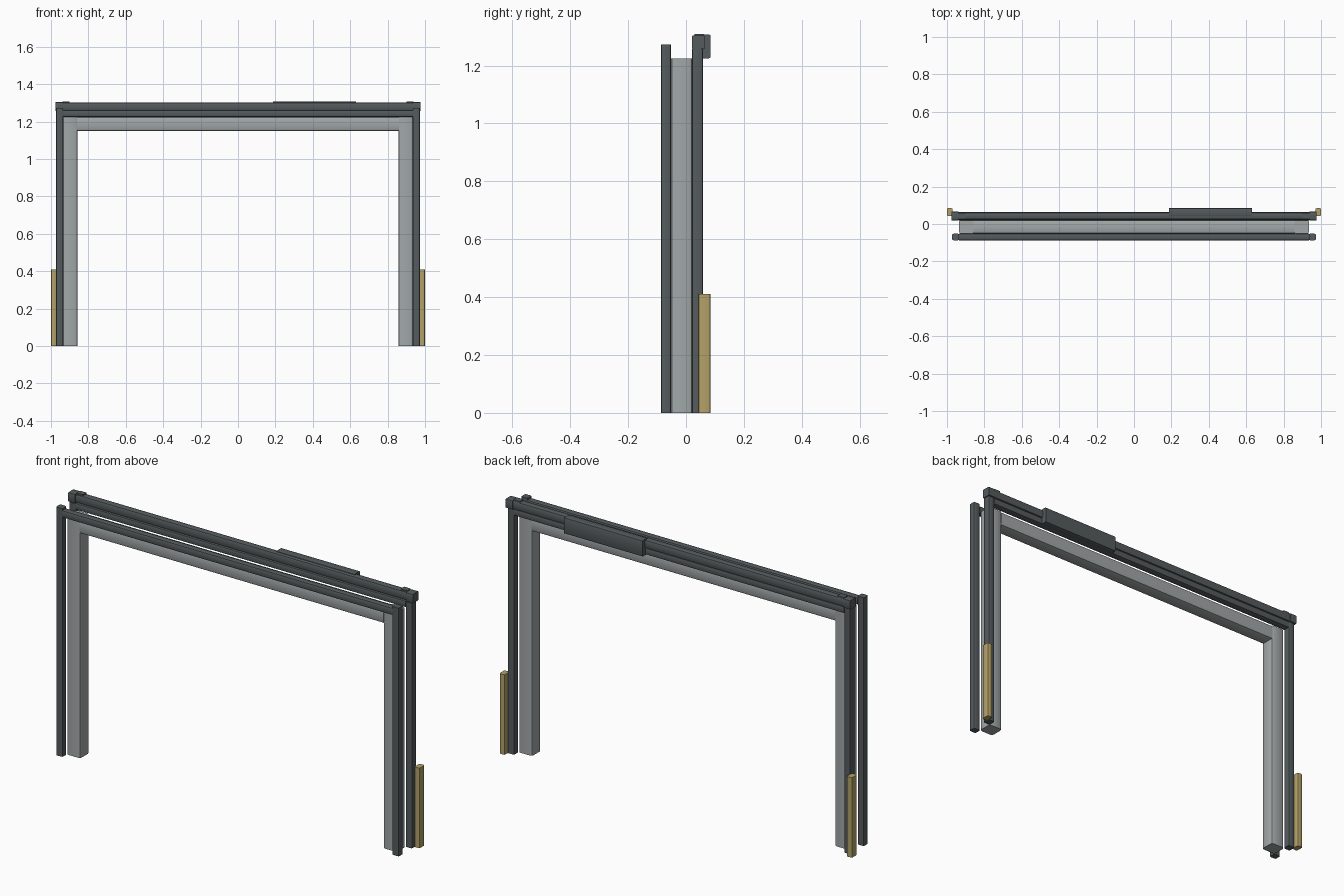
import bpy
import bmesh
from mathutils import Vector

if "Cube" in bpy.data.objects:
    bpy.data.objects.remove(bpy.data.objects["Cube"], do_unlink=True)


def material(name, rgb):
    m = bpy.data.materials.new(name)
    m.use_nodes = True
    m.diffuse_color = (*rgb, 1)
    m.node_tree.nodes["Principled BSDF"].inputs["Base Color"].default_value = (*rgb, 1)
    return m


STEEL = material("dark steel", (0.09, 0.105, 0.11))
GRAY = material("light gray", (0.36, 0.39, 0.39))
BRASS = material("dull yellow", (0.45, 0.36, 0.14))


def bar(name, mat, x, y, z, bevel, axis=2, segments=2):
    """Box between the given ranges; edges running along the axis are rounded."""
    lo, hi = Vector((x[0], y[0], z[0])), Vector((x[1], y[1], z[1]))
    bm = bmesh.new()
    bmesh.ops.create_cube(bm, size=1)
    for v in bm.verts:
        v.co = (lo + hi) / 2 + v.co * (hi - lo)
    long_edges = [e for e in bm.edges
                  if abs((e.verts[0].co - e.verts[1].co).normalized()[axis]) > 0.9]
    bmesh.ops.bevel(bm, geom=long_edges, offset=bevel, segments=segments,
                    profile=0.5, affect='EDGES')
    mesh = bpy.data.meshes.new(name)
    bm.to_mesh(mesh)
    bm.free()
    mesh.materials.append(mat)
    ob = bpy.data.objects.new(name, mesh)
    bpy.context.collection.objects.link(ob)
    bpy.ops.object.select_all(action='DESELECT')
    ob.select_set(True)
    bpy.context.view_layer.objects.active = ob
    bpy.ops.object.shade_smooth_by_angle(angle=0.7)
    return ob


def pair(name, mat, x, y, z, bevel, axis=2):
    """The same bar on the left (+x) and the right (-x)."""
    bar("left_" + name, mat, x, y, z, bevel, axis)
    bar("right_" + name, mat, (-x[1], -x[0]), y, z, bevel, axis)


FRONT = (-0.087, -0.052)
BACK = (0.02, 0.058)

# Inner light frame
pair("post", GRAY, (0.858, 0.936), (-0.052, 0.022), (0, 1.225), 0.012)
bar("lintel", GRAY, (-0.862, 0.862), (-0.052, 0.022), (1.15, 1.225), 0.012, axis=0)

# Front rails and front top bar
pair("front_rail", STEEL, (0.935, 0.972), FRONT, (0, 1.272), 0.006)
bar("front_top_bar", STEEL, (-0.936, 0.936), FRONT, (1.225, 1.263), 0.008, axis=0)

# Back rails, back top bar and its end caps
pair("back_rail", STEEL, (0.935, 0.972), BACK, (0, 1.257), 0.006)
bar("back_top_bar", STEEL, (-0.945, 0.945), (0.025, 0.063), (1.258, 1.303), 0.01, axis=0)
bar("back_lower_bar", STEEL, (-0.936, 0.936), BACK, (1.225, 1.259), 0.006, axis=0)
pair("end_cap", STEEL, (0.938, 0.977), (0.02, 0.066), (1.257, 1.304), 0.005, axis=0)
pair("cap_lug", STEEL, (0.9, 0.938), (0.03, 0.06), (1.275, 1.308), 0.004)

# Motor housing on the back
bar("motor_housing", STEEL, (0.188, 0.632), (0.042, 0.085), (1.225, 1.307), 0.005, axis=0)

# Yellow side guards
pair("side_guard", BRASS, (0.97, 1.0), (0.042, 0.085), (0, 0.41), 0.007)
